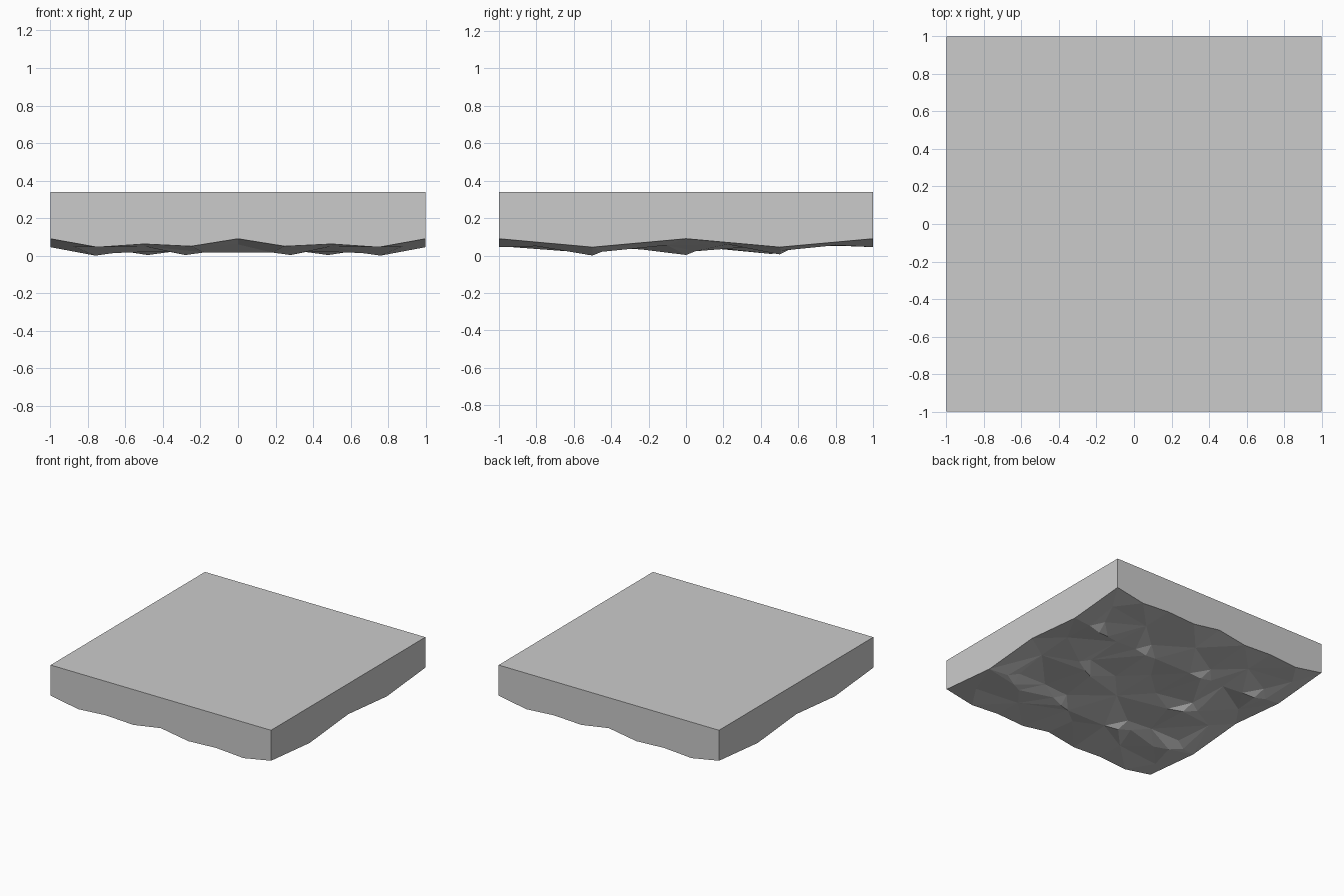
import bpy, bmesh
from mathutils import Vector
from mathutils.geometry import delaunay_2d_cdt

if "Cube" in bpy.data.objects:
    bpy.data.objects.remove(bpy.data.objects["Cube"])

TOP = 0.34

# Rim and valley points of the rough underside, right half only
pts = [(x, y, z) for y in (-1, 1) for x, z in
       ((0, .09), (.25, .05), (.5, .062), (.75, .045), (1, .09))]
pts += [(1, -.5, .045), (1, 0, .09), (1, .5, .045)]
pts += [(0, -.72, .06), (0, -.2, .052), (0, .2, .055), (0, .72, .06),
        (.5, -.76, .05), (.52, -.42, .055), (.5, .74, .055), (.52, .42, .052),
        (.82, -.1, .055), (.84, .22, .06), (.2, .02, .05), (.88, -.8, .05),
        (.88, .8, .055)]


def lump(x, y, tip, tilt):
    """Rocky lump: low ridge with a long front slope and steep back."""
    pts.extend([(x, y, tip), (x - .1, y - .04 + tilt, tip + .014),
                (x + .1, y + .03 - tilt, tip + .02),
                (x + .02, y + .09, tip + .045)])


for x, y, tip, tilt in ((.76, .5, .006, .02), (.48, 0, .003, -.02),
                        (.27, .46, .008, .03), (.28, -.52, .003, 0),
                        (.76, -.5, 0, -.02)):
    lump(x, y, tip, tilt)

# Mirror to the left half and triangulate
pts += [(-x, y, z) for x, y, z in pts if x > 0]
flat, _, tris, orig, _, _ = delaunay_2d_cdt(
    [Vector(p[:2]) for p in pts], [], [], 0, 1e-5)

bm = bmesh.new()
verts = [bm.verts.new((v.x, v.y, pts[o[0]][2])) for v, o in zip(flat, orig)]
for t in tris:
    bm.faces.new([verts[i] for i in t])

# Straight sides and flat top
rim = [e for e in bm.edges if e.is_boundary]
ext = bmesh.ops.extrude_edge_only(bm, edges=rim)["geom"]
for v in ext:
    if isinstance(v, bmesh.types.BMVert):
        v.co.z = TOP
top_edges = [e for e in bm.edges if e.is_boundary]
bmesh.ops.contextual_create(bm, geom=top_edges)
bmesh.ops.recalc_face_normals(bm, faces=bm.faces)

mesh = bpy.data.meshes.new("ground_slab")
bm.to_mesh(mesh)
bm.free()
bpy.context.collection.objects.link(bpy.data.objects.new("ground_slab", mesh))
